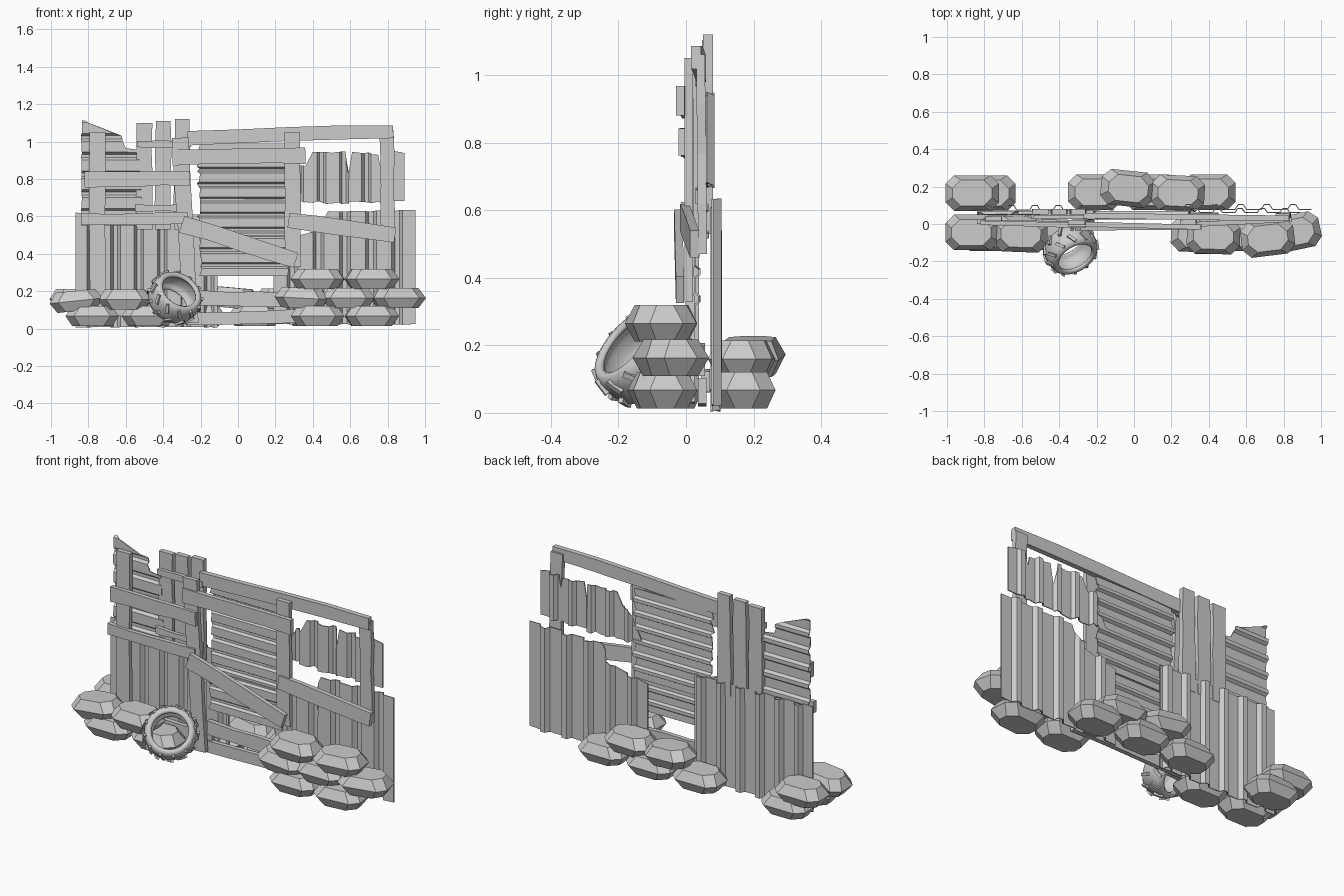
import bpy, bmesh, math, random
from mathutils import Vector, Matrix

if "Cube" in bpy.data.objects:
    bpy.data.objects.remove(bpy.data.objects["Cube"])

random.seed(4)
grey = bpy.data.materials.new("scrap_grey")
grey.diffuse_color = (0.6, 0.6, 0.6, 1)
grey.use_nodes = True
grey.node_tree.nodes["Principled BSDF"].inputs["Base Color"].default_value = grey.diffuse_color


def make(name, bm):
    bmesh.ops.recalc_face_normals(bm, faces=bm.faces)
    me = bpy.data.meshes.new(name)
    bm.to_mesh(me)
    bm.free()
    me.materials.append(grey)
    ob = bpy.data.objects.new(name, me)
    bpy.context.collection.objects.link(ob)
    return ob


def lerp_at(pts, u):
    if u <= pts[0][0]:
        return pts[0][1]
    for (a, fa), (b, fb) in zip(pts, pts[1:]):
        if u <= b:
            return fa + (fb - fa) * (u - a) / (b - a)
    return pts[-1][1]


def sheet(name, u0, u1, lo, hi, pitch, y, depth, across=False, rag=0.006):
    """Ribbed metal sheet: ribs follow z, or follow x when across is set."""
    us = {u0, u1} | {p[0] for p in lo + hi if u0 <= p[0] <= u1}
    ribs, k = [(u0 - pitch, y)], 0
    while u0 + k * pitch < u1:
        a = u0 + k * pitch
        ribs += [(a + pitch * f, y + d) for f, d in ((.5, 0), (.62, depth), (.82, depth), (.94, 0))]
        k += 1
    us |= {r[0] for r in ribs if u0 < r[0] < u1}
    bm = bmesh.new()
    prev = None
    for u in sorted(us):
        yy = lerp_at(ribs, u)
        ends = (lerp_at(lo, u) + random.uniform(0, rag), lerp_at(hi, u) - random.uniform(0, rag))
        col = [bm.verts.new((v, yy, u) if across else (u, yy, v)) for v in ends]
        if prev:
            bm.faces.new((prev[0], col[0], col[1], prev[1]))
        prev = col
    ob = make(name, bm)
    mod = ob.modifiers.new("thickness", 'SOLIDIFY')
    mod.thickness = 0.006
    mod.offset = 0
    return ob


def board(name, x0, z0, x1, z1, width, y0, y1=None, thick=0.026, wob=0.005):
    """Rough plank along its centre line, front face starting at y0 / y1."""
    y1 = y0 if y1 is None else y1
    a, b = Vector((x0, y0, z0)), Vector((x1, y1, z1))
    side = Vector((-(z1 - z0), 0, x1 - x0)).normalized() * width / 2
    bm = bmesh.new()
    prev = None
    for i in range(5):
        c = a.lerp(b, i / 4)
        s1, s2 = (side * (1 + random.uniform(-wob, wob) * 2 / width) for _ in range(2))
        back = Vector((0, thick, 0))
        ring = [bm.verts.new(p) for p in (c - s1, c + s2, c + s2 + back, c - s1 + back)]
        if prev:
            for j in range(4):
                bm.faces.new((prev[j], prev[j - 1], ring[j - 1], ring[j]))
        else:
            bm.faces.new(ring)
        prev = ring
    bm.faces.new(prev[::-1])
    return make(name, bm)


def sandbag(name, x, y, z, length=0.285, depth=0.19, height=0.108, tilt=0, turn=0):
    """Eight-sided bag: wide middle ring with smaller top and bottom rings."""
    bm = bmesh.new()
    rings = []
    for h, inset in ((-.5, .036), (0, 0), (.5, .036)):
        a, b, c = length / 2 - inset, depth / 2 - inset * .7, .045
        pts = [(a, c - b), (a, b - c), (a - c, b), (c - a, b),
               (-a, b - c), (-a, c - b), (c - a, -b), (a - c, -b)]
        rings.append([bm.verts.new((px, py, h * height)) for px, py in pts])
    for r, s in zip(rings, rings[1:]):
        for j in range(8):
            bm.faces.new((r[j - 1], r[j], s[j], s[j - 1]))
    bm.faces.new(rings[0][::-1])
    bm.faces.new(rings[2])
    ob = make(name, bm)
    ob.location = (x, y, z)
    ob.rotation_euler = (0, math.radians(tilt), math.radians(turn))


# Upright metal sheets along the bottom
sheet("lower_left_sheet", -.87, -.11, [(-.87, .004)], [(-.87, .62), (-.11, .61)], .125, .075, .025)
sheet("lower_right_sheet", .19, .95, [(.19, .02)],
      [(.19, .47), (.4, .52), (.44, .54), (.48, .63), (.95, .635)], .14, .078, .025)
# Torn upright sheet at the upper right
sheet("upper_right_sheet", .24, .89, [(.24, .68), (.5, .665), (.89, .67)],
      [(.24, .7), (.32, .87), (.36, .88), (.40, .95), (.575, .95), (.59, .83),
       (.61, .95), (.75, .94), (.76, .88), (.775, .95), (.89, .95)], .12, .062, .02, rag=.012)
# Sheets with level ribs
sheet("middle_sheet", .47, .99, [(.47, -.22)], [(.47, .3)], .08, .05, .016, True, .02)
sheet("middle_low_sheet", .28, .5, [(.28, -.21)], [(.28, .28)], .08, .026, .014, True, .02)
sheet("upper_left_sheet", .55, 1.11, [(.55, -.84)],
      [(.55, -.5), (.955, -.53), (.965, -.6), (1.03, -.62), (1.11, -.82)], .1, .05, .016, True)

# Short upright boards behind
for x, top in ((-.5, 1.10), (-.4, 1.11), (-.3, 1.12)):
    board("back_upright_board", x, .53, x, top, .082, .05, thick=.03)
board("back_tie_board", -.54, .985, -.25, .985, .035, .028, thick=.02)
board("back_low_tie_board", -.55, .645, -.27, .64, .035, .028, thick=.02)

# Upright posts
board("left_post", -.745, .06, -.755, 1.05, .085, .012, .015)
board("centre_left_post", -.255, .03, -.305, 1.02, .088, .0, -.005)
board("centre_right_post", .295, .33, .29, 1.05, .08, -.005, -.005)
board("right_post", .80, .47, .795, 1.06, .075, .036, .03)

# Level and slanted boards
board("top_rail", -.27, 1.02, .83, 1.052, .075, .03, .015, .03)
board("upper_front_rail", -.35, .915, .36, .925, .08, -.012, -.03)
board("left_front_rail", -.82, .795, -.26, .805, .078, -.005, -.022)
board("left_low_rail", -.84, .585, -.27, .59, .06, .0, -.015)
board("right_front_rail", .27, .58, .84, .50, .08, -.018, .012)
board("slanted_board", -.30, .56, .31, .365, .09, -.035, -.03, .024)
board("lower_rail", -.22, .165, .45, .15, .075, .03)
board("bottom_rail", -.27, .055, .45, .065, .07, .035)
board("left_bottom_rail", -.82, .1, -.2, .09, .06, .045)

# Sandbag piles: x, y, z, tilt, turn
front_bags = [(-.78, -.05, .067, 0, 0), (-.48, -.045, .067, 0, 0),
              (-.865, -.045, .148, -6, 0), (-.605, -.055, .155, 0, -2),
              (.425, -.065, .067, 0, 0), (.715, -.07, .067, 0, 5),
              (.34, -.055, .163, 3, -2), (.59, -.05, .163, 0, 0), (.855, -.045, .163, 0, 12),
              (.425, -.065, .265, 0, -2), (.715, -.075, .265, 0, 7)]
back_bags = [(-.775, .165, .067, 0, 0), (-.865, .165, .158, 0, 0),
             (-.21, .17, .067, 0, 0), (.09, .17, .067, 0, 0), (.40, .17, .067, 0, 0),
             (-.035, .19, .165, 5, -6), (.235, .165, .16, 0, -3)]
for b in front_bags:
    sandbag("front_sandbag", *b[:3], tilt=b[3], turn=b[4])
for b in back_bags:
    sandbag("back_sandbag", *b[:3], tilt=b[3], turn=b[4])

# Leaning tyre: revolved hollow section
axis = Vector((.42, -.70, .58)).normalized()
place = Matrix.Translation((-.338, -.137, .165)) @ axis.to_track_quat('Z', 'Y').to_matrix().to_4x4()
half = [(.120, .02), (.112, .045), (.098, .05), (.098, .06), (.108, .068), (.124, .064), (.136, .046), (.14, .018)]
section = half + [(r, -t) for r, t in reversed(half)]
bm = bmesh.new()
N = 40
loops = [[bm.verts.new((r * math.cos(i * math.tau / N), r * math.sin(i * math.tau / N), t))
          for r, t in section] for i in range(N)]
for i in range(N):
    for j in range(len(section)):
        bm.faces.new((loops[i - 1][j - 1], loops[i][j - 1], loops[i][j], loops[i - 1][j]))
for f in bm.faces:
    f.smooth = True
tyre = make("tyre", bm)
tyre.matrix_world = place

# Slanted tread blocks on both shoulders
bm = bmesh.new()
for s in (-1, 1):
    for i in range(12):
        ang = (i + (.5 if s > 0 else 0)) * math.tau / 12
        m = (Matrix.Rotation(ang, 4, 'Z') @ Matrix.Translation((.138, 0, s * .036))
             @ Matrix.Rotation(s * -.3, 4, 'Y') @ Matrix.Rotation(s * .5, 4, 'X')
             @ Matrix.Diagonal((.018, .016, .052, 1)))
        bmesh.ops.create_cube(bm, size=1, matrix=m)
tread = make("tyre_tread", bm)
tread.matrix_world = place
